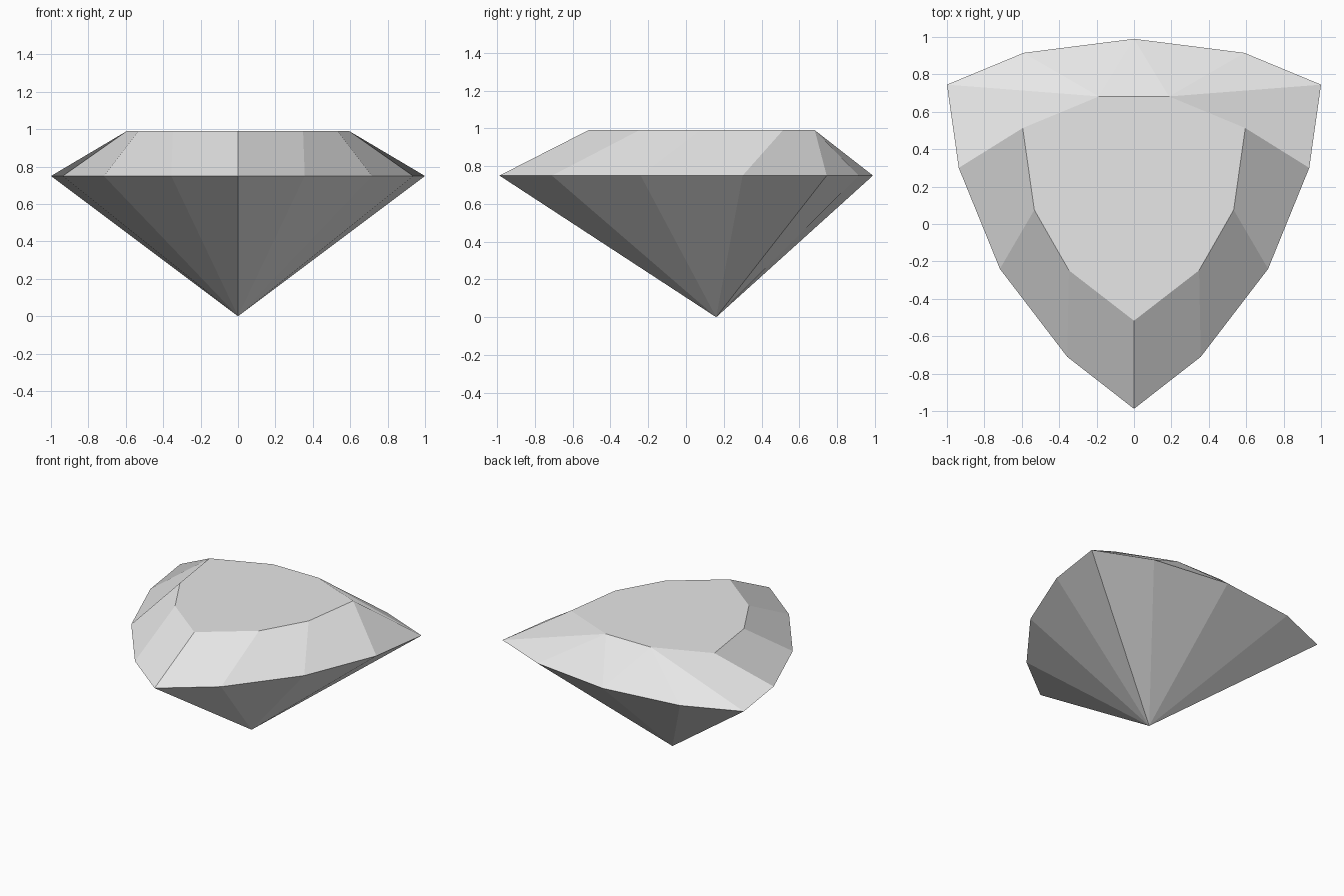
import bpy
import bmesh

cube = bpy.data.objects.get("Cube")
if cube:
    bpy.data.objects.remove(cube, do_unlink=True)

GIRDLE_Z, TABLE_Z = 0.75, 0.99
CULET = (0, 0.16, 0)

# Left halves of the two outlines, front to back
girdle_half = [(0, -0.988), (0.357, -0.71), (0.717, -0.24), (0.937, 0.3),
               (1, 0.745), (0.59, 0.915), (0, 0.99)]
table_half = [(0, -0.517), (0.348, -0.248), (0.533, 0.075),
              (0.595, 0.513), (0.187, 0.682)]


def ring(bm, half, z):
    """Mirror a half outline; return matching left and right vertex chains."""
    left = [bm.verts.new((x, y, z)) for x, y in half]
    right = [v if v.co.x == 0 else bm.verts.new((-v.co.x, v.co.y, z))
             for v in left]
    return left, right


bm = bmesh.new()
girdle = ring(bm, girdle_half, GIRDLE_Z)
table = ring(bm, table_half, TABLE_Z)
culet = bm.verts.new(CULET)

# Table facet
bm.faces.new(table[0] + table[1][:0:-1])

for g, t in zip(girdle, table):
    # Pavilion facets meeting at the culet
    for a, b in zip(g, g[1:]):
        bm.faces.new((a, b, culet))
    # Crown facets from the front tip to the back corners
    for i in (0, 1, 2, 3):
        bm.faces.new((g[i], g[i + 1], t[i + 1], t[i]))
    # Back crown facets
    bm.faces.new((g[4], g[5], t[4], t[3]))
    bm.faces.new((g[5], g[6], t[4]))
bm.faces.new((girdle[0][-1], table[0][-1], table[1][-1]))

bmesh.ops.recalc_face_normals(bm, faces=bm.faces)
mesh = bpy.data.meshes.new("cut_gem")
bm.to_mesh(mesh)
bm.free()

# Pale grey stone
stone = bpy.data.materials.new("pale_grey_stone")
stone.use_nodes = True
colour = (0.8, 0.8, 0.8, 1)
stone.diffuse_color = colour
stone.node_tree.nodes["Principled BSDF"].inputs["Base Color"].default_value = colour
mesh.materials.append(stone)

gem = bpy.data.objects.new("cut_gem", mesh)
bpy.context.collection.objects.link(gem)
